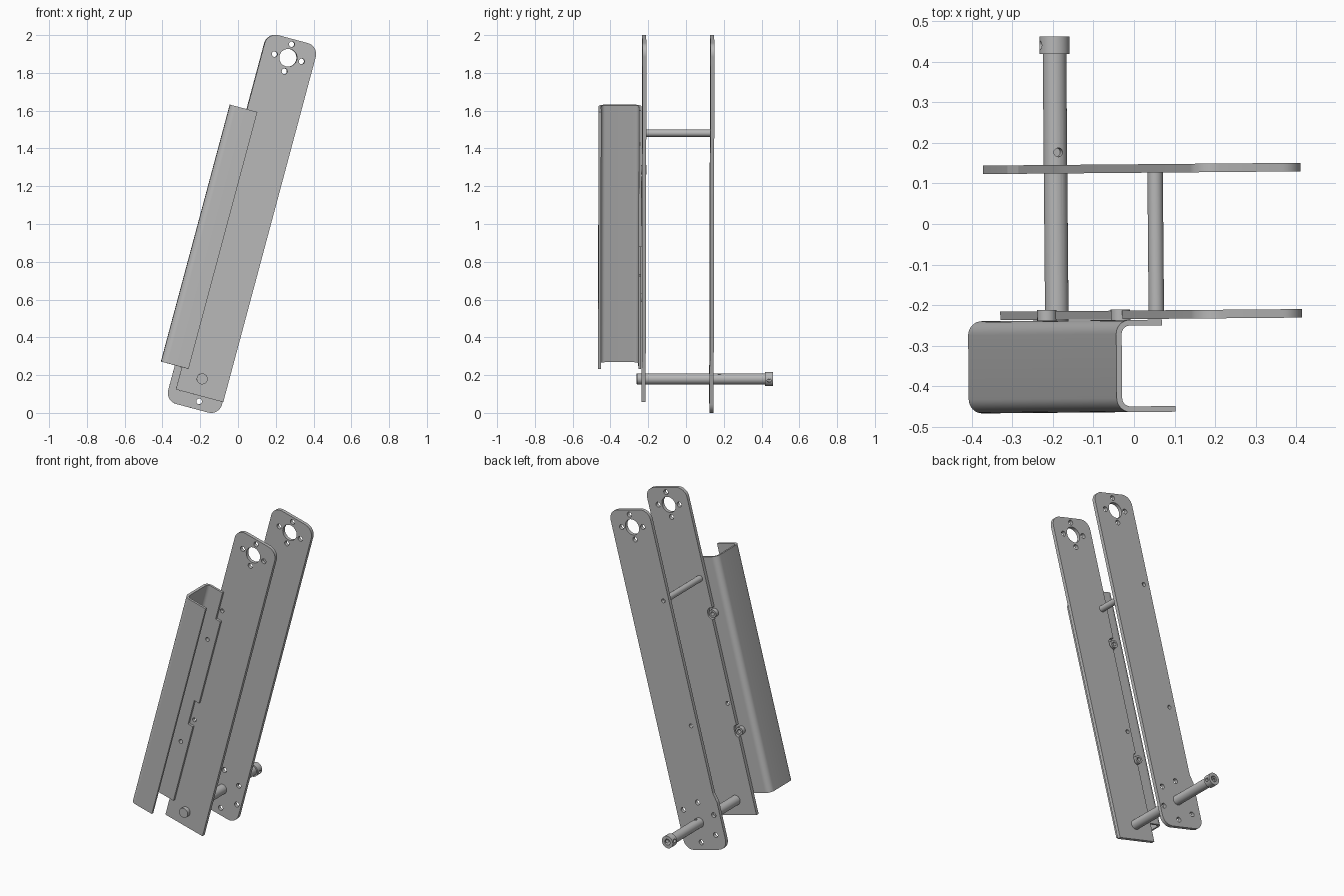
import bpy, bmesh, math
from mathutils import Matrix, Vector

if "Cube" in bpy.data.objects:
    bpy.data.objects.remove(bpy.data.objects["Cube"])

# Shared frame: local x runs across the arm, z along it, origin on the pivot pin
FRAME = (Matrix.Rotation(math.radians(0.5), 4, 'Z')
         @ Matrix.Translation((-0.192, 0, 0.18))
         @ Matrix.Rotation(math.radians(15), 4, 'Y'))

steel = bpy.data.materials.new("grey_steel")
GREY = (0.48, 0.48, 0.48, 1)
steel.use_nodes = True
steel.diffuse_color = GREY
steel.node_tree.nodes["Principled BSDF"].inputs["Base Color"].default_value = GREY


def rounded(corners, steps=8):
    """Closed outline from (a, b, radius) corners."""
    out = []
    for i, (a, b, r) in enumerate(corners):
        p = Vector((a, b))
        if r == 0:
            out.append(p)
            continue
        da = (Vector(corners[i - 1][:2]) - p).normalized()
        db = (Vector(corners[(i + 1) % len(corners)][:2]) - p).normalized()
        half = da.angle(db) / 2
        centre = p + (da + db).normalized() * r / math.sin(half)
        s = (p + da * r / math.tan(half) - centre).normalized()
        e = (p + db * r / math.tan(half) - centre).normalized()
        out += [centre + s.slerp(e, k / steps) * r for k in range(steps + 1)]
    return out


def circle(a, b, r, n=24):
    return [Vector((a + r * math.cos(math.tau * k / n),
                    b + r * math.sin(math.tau * k / n))) for k in range(n)]


def prism(bm, loops, lo, hi, axis='Y'):
    """Extrude an outline with holes along local Y or Z."""
    edges = []
    for loop in loops:
        vs = [bm.verts.new((p.x, lo, p.y) if axis == 'Y' else (p.x, p.y, lo)) for p in loop]
        edges += [bm.edges.new((v, vs[i - 1])) for i, v in enumerate(vs)]
    fill = bmesh.ops.triangle_fill(bm, edges=edges, use_beauty=True)
    faces = [g for g in fill["geom"] if isinstance(g, bmesh.types.BMFace)]
    ext = bmesh.ops.extrude_face_region(bm, geom=faces, use_keep_orig=True)
    move = Vector((0, hi - lo, 0)) if axis == 'Y' else Vector((0, 0, hi - lo))
    bmesh.ops.translate(bm, vec=move,
                        verts=[g for g in ext["geom"] if isinstance(g, bmesh.types.BMVert)])


def lathe(bm, profile, x=0, z=0, n=32):
    """Revolve (radius, y) points about a line parallel to local Y."""
    vs = [bm.verts.new((x + r, y, z)) for r, y in profile]
    es = [bm.edges.new(pair) for pair in zip(vs, vs[1:])]
    bmesh.ops.spin(bm, geom=vs + es, cent=(x, 0, z), axis=(0, 1, 0),
                   angle=math.tau, steps=n, use_duplicate=False)
    bmesh.ops.remove_doubles(bm, verts=bm.verts, dist=1e-5)


def finish(bm, name):
    bmesh.ops.recalc_face_normals(bm, faces=bm.faces)
    bm.transform(FRAME)
    mesh = bpy.data.meshes.new(name)
    bm.to_mesh(mesh)
    bm.free()
    mesh.materials.append(steel)
    ob = bpy.data.objects.new(name, mesh)
    bpy.context.collection.objects.link(ob)
    return ob


def smooth(ob):
    bpy.ops.object.select_all(action='DESELECT')
    ob.select_set(True)
    bpy.context.view_layer.objects.active = ob
    bpy.ops.object.shade_smooth_by_angle(angle=math.radians(35))


HALF, TOP, HUB = 0.14, 1.862, 1.76
EDGE_HOLES = [(-0.095, 0.575), (-0.1, 1.32)]
NUTS = [(-0.135, 0.41), (-0.135, 1.11)]

# Hub opening, its four bolt holes, and the two holes near the edge
shared_holes = [circle(0, HUB, 0.047, 32)]
shared_holes += [circle(0.074 * math.cos(k * math.pi / 2),
                        HUB + 0.074 * math.sin(k * math.pi / 2), 0.015) for k in range(4)]
shared_holes += [circle(x, z, 0.012) for x, z in EDGE_HOLES]

# Rear plate, wider at the foot with a ring of holes round the pin
bm = bmesh.new()
outline = rounded([(HALF, -0.163, 0.06), (HALF, TOP, 0.06), (-HALF, TOP, 0.06),
                   (-HALF, 0.17, 0.02), (-0.155, 0.12, 0.02), (-0.155, -0.163, 0.06)])
ring = [circle(0.12 * math.cos(a), 0.12 * math.sin(a), 0.015)
        for a in (math.radians(-81 + 60 * k) for k in range(6))]
prism(bm, [outline] + shared_holes + ring, 0.126, 0.147)
smooth(finish(bm, "rear_plate"))

# Front plate, square at the foot and notched round the nuts
bm = bmesh.new()
low, high = NUTS[0][1], NUTS[1][1]
n = 0.035
outline = rounded([(HALF, -0.09, 0), (HALF, TOP, 0.06), (-HALF, TOP, 0.06),
                   (-HALF, high + n, 0), (-0.1, high + n, 0.03),
                   (-0.1, high - n, 0.03), (-0.122, high - n, 0),
                   (-0.122, low + n, 0), (-0.1, low + n, 0.02),
                   (-0.1, low - n, 0.02), (-0.12, low - n, 0), (-0.12, -0.09, 0)])
prism(bm, [outline] + shared_holes, -0.234, -0.213)
smooth(finish(bm, "front_plate"))

# Channel: bent section plus a notched and drilled back flange
bm = bmesh.new()
section = rounded([(-0.085, -0.463, 0), (-0.235, -0.463, 0.035), (-0.235, -0.236, 0.035),
                   (-0.195, -0.236, 0), (-0.195, -0.25, 0), (-0.221, -0.25, 0.021),
                   (-0.221, -0.449, 0.021), (-0.085, -0.449, 0)])
prism(bm, [section], 0.032, 1.44, 'Z')
wide, narrow = -0.085, -0.118
flange = rounded([(-0.195, 0.032, 0), (wide, 0.032, 0), (wide, 0.54, 0), (narrow, 0.54, 0),
                  (narrow, 0.7, 0), (wide, 0.7, 0), (wide, 1.26, 0), (narrow, 1.26, 0),
                  (narrow, 1.44, 0), (-0.195, 1.44, 0)])
prism(bm, [flange] + [circle(x, z, 0.012) for x, z in NUTS], -0.25, -0.236)
smooth(finish(bm, "channel"))

# Flange nuts
for label, (x, z) in zip(("lower", "upper"), NUTS):
    bm = bmesh.new()
    prism(bm, [circle(x, z, 0.024), circle(x, z, 0.012)], -0.238, -0.21)
    smooth(finish(bm, label + "_nut"))

# Spacer rod between the plates
bm = bmesh.new()
x, z = EDGE_HOLES[1]
lathe(bm, [(0, -0.214), (0.019, -0.214), (0.019, 0.127), (0, 0.127)], x, z, 24)
smooth(finish(bm, "spacer_rod"))

# Pivot pin with a collar and a socket in its end
bm = bmesh.new()
lathe(bm, [(0, -0.259), (0.029, -0.259), (0.029, 0.42), (0.037, 0.42),
           (0.037, 0.463), (0.018, 0.463), (0.018, 0.425), (0, 0.425)])
pin = finish(bm, "pivot_pin")

# Cross holes in the pin and collar
cutters = []
for y, turn, shift in ((0.178, Matrix.Identity(4), 0.03),
                       (0.442, Matrix.Rotation(math.pi / 2, 4, 'Y'), 0)):
    bm = bmesh.new()
    bmesh.ops.create_cone(bm, cap_ends=True, segments=20, radius1=0.011, radius2=0.011,
                          depth=0.05 if shift else 0.1,
                          matrix=Matrix.Translation((0, y, shift)) @ turn)
    cutter = finish(bm, "pin_hole_cutter")
    cutter.hide_render = True
    mod = pin.modifiers.new("hole", 'BOOLEAN')
    mod.operation = 'DIFFERENCE'
    mod.solver = 'EXACT'
    mod.object = cutter
    cutters.append(cutter)
graph = bpy.context.evaluated_depsgraph_get()
drilled = bpy.data.meshes.new_from_object(pin.evaluated_get(graph))
pin.modifiers.clear()
pin.data = drilled
for cutter in cutters:
    bpy.data.objects.remove(cutter)
smooth(pin)
